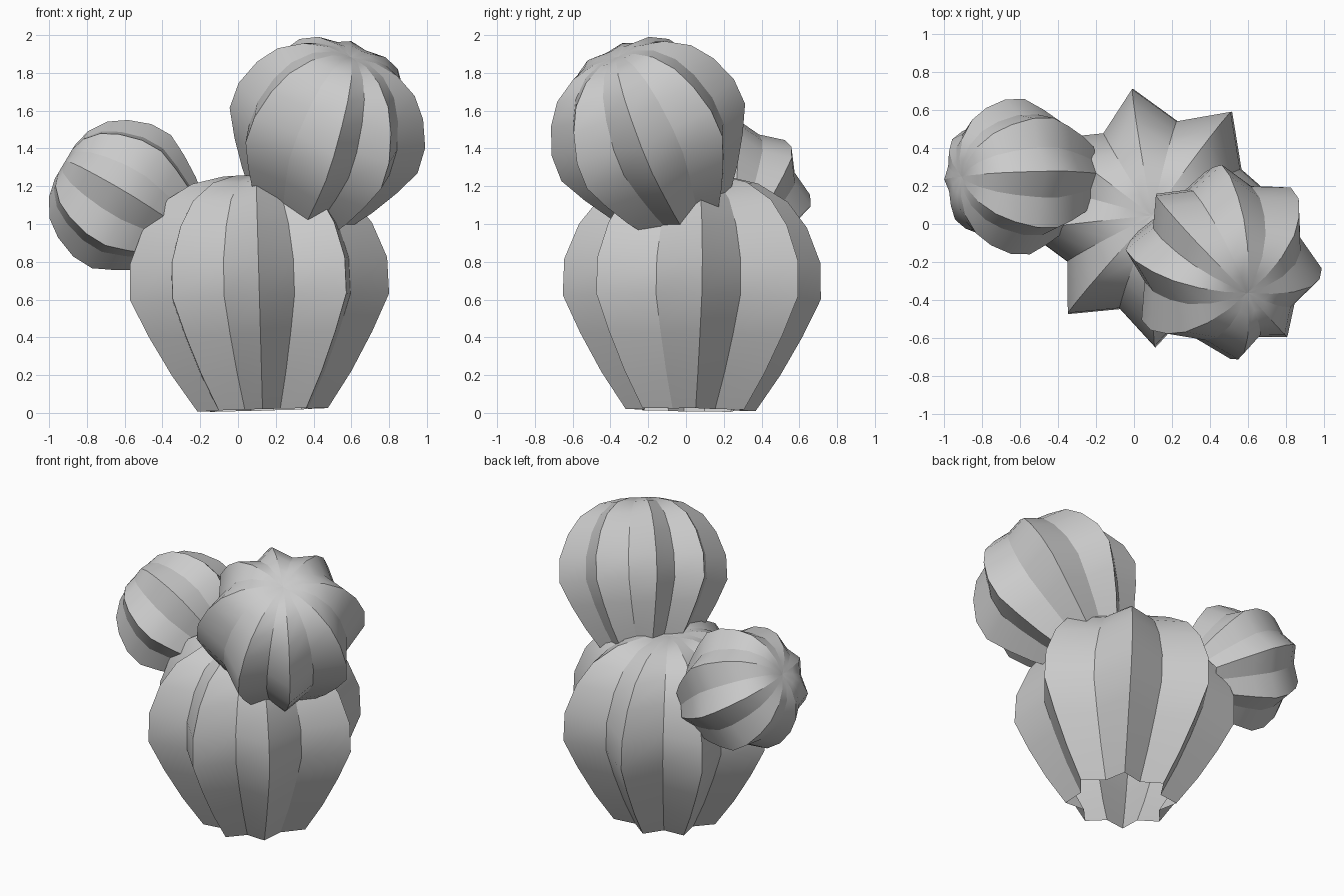
import bpy, bmesh, math
from mathutils import Vector

if "Cube" in bpy.data.objects:
    bpy.data.objects.remove(bpy.data.objects["Cube"])

# Rib profile (radius, height) from open base to the crown
PROFILE = [(.345, 0), (.475, .2), (.59, .41), (.685, .61), (.68, .80),
           (.605, .98), (.50, 1.11), (.34, 1.20), (.17, 1.235)]
CROWN = 1.22


def ribbed_lobe(name, base, axis, scale, ridges, valley, belly=0):
    """Star-section lobe with an open bottom, grown from base along axis.
    belly lowers the widest part for a rounder lobe."""
    n = len(ridges)
    bm = bmesh.new()
    rings = []
    for r, z in PROFILE:
        z -= belly * math.sin(math.pi * min(z / CROWN, 1))
        ring = []
        for i, a in enumerate(ridges):
            nxt = ridges[(i + 1) % n] + (360 if i == n - 1 else 0)
            for ang, k in ((a, 1), ((a + nxt) / 2, valley)):
                t = math.radians(ang)
                ring.append(bm.verts.new((r * k * math.cos(t), r * k * math.sin(t), z)))
        rings.append(ring)
    m = 2 * n
    for lo, hi in zip(rings, rings[1:]):
        for i in range(m):
            j = (i + 1) % m
            bm.faces.new((lo[i], lo[j], hi[j], hi[i]))
    top = bm.verts.new((0, 0, CROWN))
    for i in range(m):
        bm.faces.new((rings[-1][i], rings[-1][(i + 1) % m], top))
    # smooth along the ribs, crisp at ridges and valleys
    for f in bm.faces:
        f.smooth = True
    for lo, hi in zip(rings, rings[1:] + [[top] * m]):
        for a, b in zip(lo, hi):
            bm.edges.get((a, b)).smooth = False
    rot = Vector((0, 0, 1)).rotation_difference(Vector(axis))
    for v in bm.verts:
        v.co = rot @ (v.co * scale) + Vector(base)
    me = bpy.data.meshes.new(name)
    bm.to_mesh(me)
    bm.free()
    ob = bpy.data.objects.new(name, me)
    bpy.context.collection.objects.link(ob)
    return ob


# Main trunk, leaning slightly to the left
ribbed_lobe("cactus_body", (.13, .027, .016), (-.028, .015, 1), 1.005,
            [4, 54, 100, 143, 186, 228, 270, 312], .755, .015)
# Large lobe on top, leaning front right
ribbed_lobe("large_top_lobe", (.325, -.015, 1.055), (.29, -.37, .88), .77,
            [-4, 45, 92, 135, 172, 219, 275, 311], .8, .05)
# Small lobe on the left side
ribbed_lobe("small_side_lobe", (-.28, .25, .95), (-.86, 0, .51), .60,
            [4 + 45 * i for i in range(8)], .84, .06)
